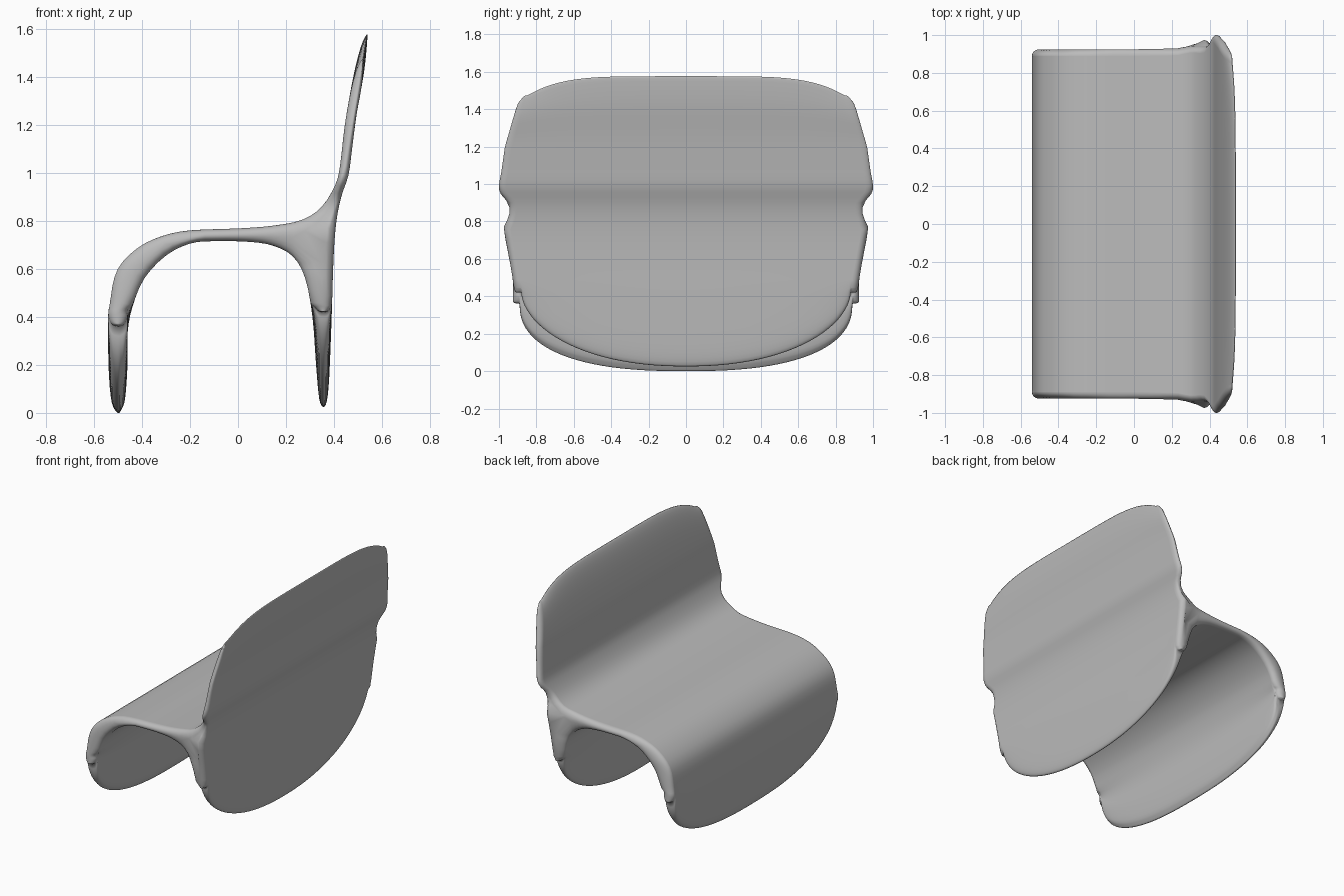
import bpy
import bmesh
import math
from mathutils import Vector
from mathutils.geometry import intersect_point_line

cube = bpy.data.objects.get("Cube")
if cube:
    bpy.data.objects.remove(cube, do_unlink=True)

# Closed side profile (x, z): front leg, seat top, backrest, rear leg, underside
PROFILE = [
    (-.5, 0), (-.525, .04), (-.537, .15), (-.54, .3), (-.53, .48), (-.5, .6),
    (-.42, .685), (-.32, .735), (-.2, .76), (0, .768), (.15, .78), (.27, .805),
    (.35, .86), (.405, .95), (.425, 1.03), (.445, 1.2), (.48, 1.4), (.51, 1.52),
    (.535, 1.575), (.538, 1.55), (.525, 1.42), (.495, 1.25), (.475, 1.1),
    (.46, .99), (.43, .9), (.41, .8), (.398, .65), (.39, .4), (.38, .15),
    (.37, .05), (.355, .025), (.338, .06), (.325, .2), (.31, .4), (.28, .56),
    (.23, .65), (.15, .695), (.05, .712), (-.1, .715), (-.2, .705), (-.3, .655),
    (-.39, .56), (-.44, .44), (-.46, .33), (-.46, .2), (-.47, .06), (-.485, .015)]

# Centre lines of the sheet, used to round its ends
SPINES = [
    [(-.5, .06), (-.5, .3), (-.485, .45), (-.42, .6), (-.3, .7), (-.15, .737),
     (.25, .745), (.36, .76), (.42, .9), (.45, 1.05), (.5, 1.35), (.53, 1.53)],
    [(.36, .76), (.36, .4), (.355, .07)]]

# Half-width of the back sheet by height, with the pinched ends
WIDTHS = [(.43, .915), (.6, .945), (.7, .965), (.76, .975), (.8, .955),
          (.85, .94), (.9, .945), (.95, .99), (.97, 1), (1, 1), (1.06, .988),
          (1.2, .968), (1.4, .91), (1.48, .88)]
RIM = .035
LEG_TOP = .45
BACK_LOW = 1.2


def smooth_loop(points, steps):
    """Catmull-Rom curve through a closed loop of points."""
    pts = [Vector(p) for p in points]
    n = len(pts)
    out = []
    for i in range(n):
        a, b, c, d = (pts[(i + k) % n] for k in (-1, 0, 1, 2))
        for s in range(steps):
            t = s / steps
            out.append(b + (c - a) * t / 2
                       + (a - b * 2.5 + c * 2 - d / 2) * t * t
                       + (b * 3 - a - c * 3 + d) * t ** 3 / 2)
    return out


def nearest_on_spine(p):
    best = None
    for line in SPINES:
        for a, b in zip(line, line[1:]):
            a, b = Vector(a), Vector(b)
            f = intersect_point_line(p, a, b)[1]
            q = a.lerp(b, min(max(f, 0), 1))
            if best is None or (q - p).length < (best - p).length:
                best = q
    return best


def half_width(x, z):
    table = WIDTHS
    z = min(max(z, table[0][0]), table[-1][0])
    for (z0, w0), (z1, w1) in zip(table, table[1:]):
        if z <= z1:
            back = w0 + (w1 - w0) * (z - z0) / (z1 - z0)
            break
    f = min(max((x - .22) / .12, 0), 1)
    f = f * f * (3 - 2 * f)
    seat = .925 + .02 * max(x, 0)
    return seat + (back - seat) * f


def curve_edges(p, u):
    """Shorten the legs and the backrest towards the ends of the bench."""
    x, z = p
    u = abs(u)
    if z < LEG_TOP:
        if x < 0:
            floor, tip = 0, .36 * (1 - (1 - u ** 2.5) ** .42)
        else:
            floor, tip = .025, .025 + .395 * (1 - (1 - u ** 2.2) ** .55)
        z = LEG_TOP - (LEG_TOP - z) * (LEG_TOP - tip) / (LEG_TOP - floor)
    elif z > BACK_LOW:
        new_z = BACK_LOW + (z - BACK_LOW) * (1 - .27 * u ** 5)
        x -= (z - new_z) * .17
        z = new_z
    return Vector((x, z))


# Cross-sections along the length, ending in rounded rims
outline = smooth_loop(PROFILE, 3)
spine = [nearest_on_spine(p) for p in outline]
COLUMNS = 48
sections = [(math.sin(math.pi * (i / COLUMNS - .5)), 0) for i in range(COLUMNS + 1)]
rim_angles = [math.radians(82) * k / 5 for k in range(1, 6)]
sections = ([(-1, a) for a in reversed(rim_angles)] + sections
            + [(1, a) for a in rim_angles])

bm = bmesh.new()
rings = []
for u, angle in sections:
    ring = []
    for p, s in zip(outline, spine):
        p, s = curve_edges(p, u), curve_edges(s, u)
        w = half_width(p.x, p.y)
        y = u * (w - RIM + RIM * math.sin(angle))
        q = s.lerp(p, math.cos(angle))
        ring.append(bm.verts.new((q.x, y, q.y)))
    rings.append(ring)
count = len(outline)
for r0, r1 in zip(rings, rings[1:]):
    for i in range(count):
        j = (i + 1) % count
        bm.faces.new((r0[i], r0[j], r1[j], r1[i]))
caps = [bm.faces.new(rings[0]), bm.faces.new(rings[-1])]
bmesh.ops.recalc_face_normals(bm, faces=bm.faces)
bmesh.ops.triangulate(bm, faces=caps)

# Bench object
mesh = bpy.data.meshes.new("bench_shell")
bm.to_mesh(mesh)
bm.free()
bench = bpy.data.objects.new("bench_shell", mesh)
bpy.context.collection.objects.link(bench)
mesh.shade_smooth()

grey = bpy.data.materials.new("plain_grey")
grey.use_nodes = True
colour = (.5, .5, .5, 1)
grey.diffuse_color = colour
grey.node_tree.nodes["Principled BSDF"].inputs["Base Color"].default_value = colour
mesh.materials.append(grey)
